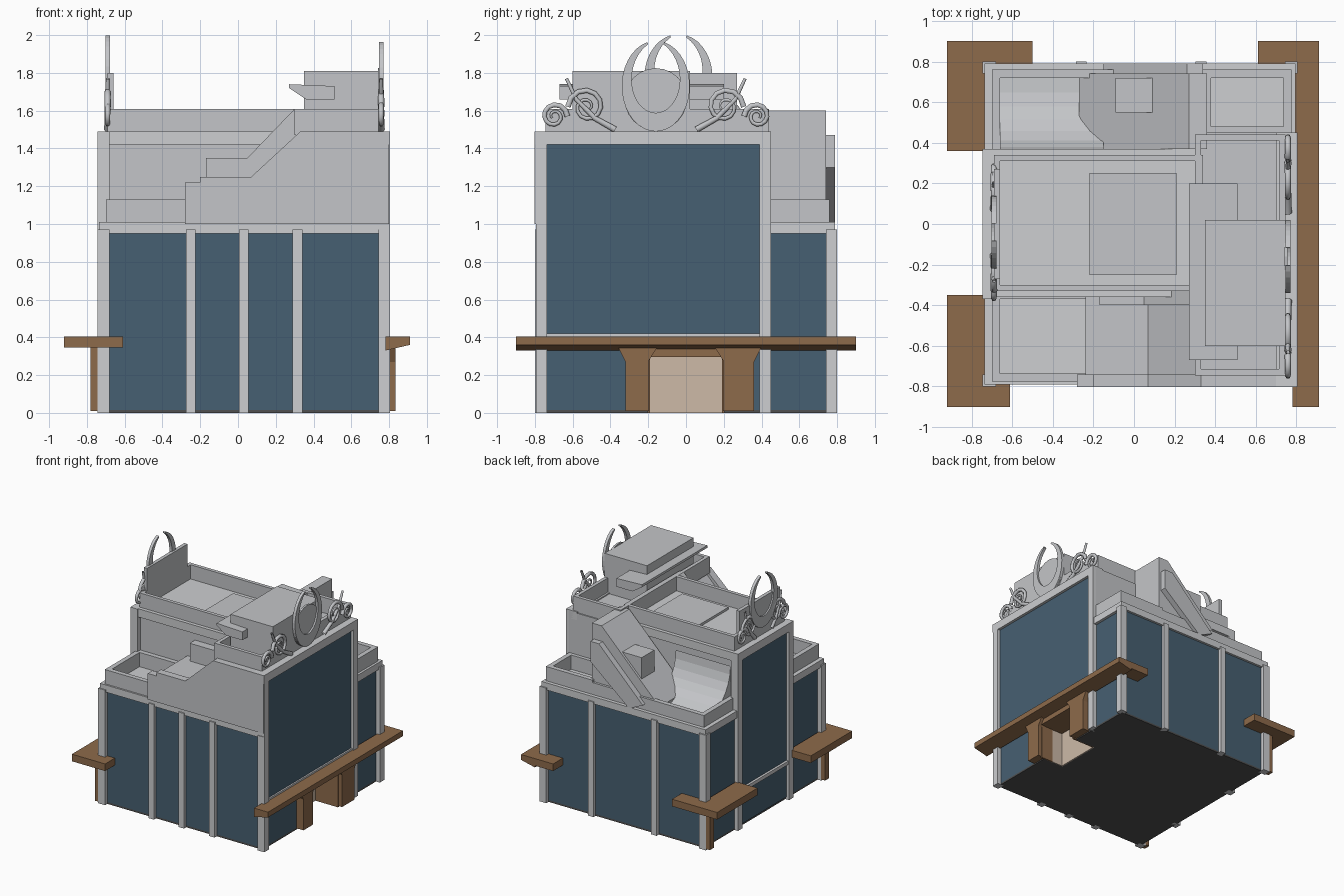
import bpy, bmesh, math
from mathutils import Vector

if "Cube" in bpy.data.objects:
    bpy.data.objects.remove(bpy.data.objects["Cube"])


def material(name, rgb):
    m = bpy.data.materials.new(name)
    m.use_nodes = True
    m.diffuse_color = (*rgb, 1)
    bsdf = m.node_tree.nodes["Principled BSDF"]
    bsdf.inputs["Base Color"].default_value = (*rgb, 1)
    bsdf.inputs["Roughness"].default_value = 0.8
    return m


STONE = material("grey stone", (0.55, 0.56, 0.58))
TRIM = material("pale trim", (0.61, 0.62, 0.635))
GLASS = material("slate blue", (0.062, 0.117, 0.168))
WOOD = material("brown wood", (0.27, 0.145, 0.07))
DOOR = material("beige door", (0.61, 0.49, 0.39))
DARK = material("dark underside", (0.08, 0.08, 0.08))


def add_mesh(name, verts, faces, mat):
    me = bpy.data.meshes.new(name)
    me.from_pydata(verts, [], faces)
    me.materials.append(mat)
    bm = bmesh.new()
    bm.from_mesh(me)
    bmesh.ops.recalc_face_normals(bm, faces=bm.faces)
    bm.to_mesh(me)
    bm.free()
    bpy.context.collection.objects.link(bpy.data.objects.new(name, me))


def prism(name, profile, axis, lo, hi, mat):
    """Extrude a 2D profile along axis x, y or z."""
    def place(p, d):
        q = list(p)
        q.insert("xyz".index(axis), d)
        return q
    n = len(profile)
    verts = [place(p, lo) for p in profile] + [place(p, hi) for p in profile]
    faces = [tuple(range(n))[::-1], tuple(range(n, 2 * n))]
    faces += [(i, (i + 1) % n, n + (i + 1) % n, n + i) for i in range(n)]
    add_mesh(name, verts, faces, mat)


def box(name, x, y, z, mat):
    rect = [(x[0], y[0]), (x[1], y[0]), (x[1], y[1]), (x[0], y[1])]
    prism(name, rect, "z", z[0], z[1], mat)


def parapet(name, x, y, z, t=0.04):
    """Four low walls around a roof."""
    box(name + "_front", x, (y[0], y[0] + t), z, STONE)
    box(name + "_back", x, (y[1] - t, y[1]), z, STONE)
    box(name + "_right", (x[0], x[0] + t), y, z, STONE)
    box(name + "_left", (x[1] - t, x[1]), y, z, STONE)


def tube(name, pts, r):
    cu = bpy.data.curves.new(name, "CURVE")
    cu.dimensions = "3D"
    cu.bevel_depth = r
    cu.bevel_resolution = 1
    sp = cu.splines.new("POLY")
    sp.points.add(len(pts) - 1)
    for i, p in enumerate(pts):
        sp.points[i].co = (*p, 1)
        sp.points[i].radius = 1.2 - 0.8 * i / len(pts)
    cu.materials.append(STONE)
    bpy.context.collection.objects.link(bpy.data.objects.new(name, cu))


# Glazed lower body on a dark base, notched for the recessed doorway
plan = [(-0.71, -0.77), (0.77, -0.77), (0.77, -0.2), (0.58, -0.2),
        (0.58, 0.2), (0.77, 0.2), (0.77, 0.77), (-0.71, 0.77)]
prism("base_plate", plan, "z", 0, 0.015, DARK)
prism("lower_glazing", plan, "z", 0.015, 0.33, GLASS)
box("upper_glazing", (-0.71, 0.77), (-0.77, 0.77), (0.33, 0.96), GLASS)
box("lower_cornice", (-0.71, 0.77), (-0.79, 0.79), (0.95, 1.01), TRIM)
for side, s in (("front", -1), ("back", 1)):
    box(f"right_cornice_{side}", (-0.735, -0.7), sorted((s * 0.35, s * 0.79)), (0.95, 1.01), TRIM)
box("left_cornice_back", (0.76, 0.795), (0.42, 0.79), (0.95, 1.01), TRIM)

# Posts on all four sides
for i, x in enumerate((-0.71, -0.25, 0.03, 0.315, 0.77)):
    box(f"front_post_{i}", (x - 0.026, x + 0.026), (-0.8, -0.745), (0, 0.97), TRIM)
for i, x in enumerate((-0.71, -0.26, 0.33, 0.77)):
    box(f"back_post_{i}", (x - 0.026, x + 0.026), (0.745, 0.8), (0, 0.97), TRIM)
for i, (y, h) in enumerate(((-0.765, 1.49), (0.42, 1.49), (0.77, 0.97))):
    box(f"left_post_{i}", (0.745, 0.805), (y - 0.03, y + 0.03), (0, h), TRIM)
for i, (y, h) in enumerate(((-0.77, 0.97), (-0.34, 1.49), (0.34, 1.49), (0.77, 0.97))):
    box(f"right_post_{i}", (-0.745, -0.68), (y - 0.03, y + 0.03), (0, h), TRIM)

# Central upper block, its cornice, roof and parapet
box("central_block", (-0.69, 0.4), (-0.33, 0.34), (1.0, 1.48), STONE)
box("right_tall_glazing", (-0.72, -0.66), (-0.31, 0.31), (0.02, 1.42), GLASS)
box("right_sill", (-0.74, -0.7), (-0.31, 0.31), (0.3, 0.33), TRIM)
box("central_cornice", (-0.745, 0.33), (-0.36, 0.37), (1.42, 1.49), TRIM)
parapet("central_parapet", (-0.69, 0.34), (-0.33, 0.34), (1.48, 1.61), 0.03)
box("roof_slab", (-0.22, 0.21), (-0.25, 0.25), (1.48, 1.51), STONE)

# Tall left wing with large glazed wall
box("wing_block", (0.33, 0.775), (-0.76, 0.45), (1.0, 1.48), STONE)
box("left_tall_glazing", (0.74, 0.782), (-0.74, 0.4), (0.35, 1.43), GLASS)
box("left_sill", (0.76, 0.795), (-0.74, 0.4), (0.4, 0.42), TRIM)
box("wing_cornice", (0.7, 0.805), (-0.8, 0.45), (1.42, 1.49), TRIM)
parapet("wing_parapet", (0.3, 0.745), (-0.745, 0.44), (1.47, 1.61), 0.03)

# Stepped and sloping front wall with the raised terrace behind it
stair = [(-0.28, 1.0), (0.8, 1.0), (0.8, 1.49), (0.33, 1.49),
         (0.07, 1.25), (-0.2, 1.25), (-0.2, 1.22), (-0.28, 1.22)]
prism("front_stair_wall", stair, "y", -0.803, -0.74, STONE)
ramp = [(-0.17, 1.0), (0.34, 1.0), (0.34, 1.61), (0.3, 1.61), (0.05, 1.35), (-0.17, 1.35)]
prism("front_ramp_rail", ramp, "y", -0.4, -0.33, STONE)
box("front_raised_terrace", (-0.24, 0.34), (-0.76, -0.33), (1.0, 1.2), STONE)
prism("front_ramp", [(0.07, 1.2), (0.34, 1.2), (0.34, 1.47)], "y", -0.76, -0.33, STONE)
parapet("front_terrace", (-0.7, -0.2), (-0.775, -0.33), (1.0, 1.13))

# Back terraces, sloping flight and curved corner
parapet("back_terrace", (-0.7, 0.34), (0.34, 0.76), (1.0, 1.11))
parapet("corner_terrace", (0.34, 0.775), (0.44, 0.76), (1.0, 1.13))
flight = [(0.36, 1.0), (0.36, 1.6), (0.27, 1.6), (-0.27, 1.06), (-0.27, 1.0)]
prism("back_flight", flight, "y", 0.37, 0.74, STONE)
rail = [(0.34, 1.3), (0.34, 1.47), (0.26, 1.47), (-0.15, 1.06), (-0.02, 1.0)]
prism("flight_rail", rail, "y", 0.73, 0.79, STONE)
box("flight_step", (-0.09, 0.27), (0.55, 0.72), (1.1, 1.42), STONE)
cove = [(0.34, 1.0), (0.72, 1.0)]
cove += [(0.72 - 0.37 * math.sin(a * math.pi / 16), 1.36 - 0.35 * math.cos(a * math.pi / 16))
         for a in range(9)]
prism("back_cove", cove, "x", -0.66, -0.15, STONE)

# Rooftop cabin and tilted canopy
box("roof_cabin", (0.35, 0.745), (-0.6, 0.02), (1.48, 1.81), STONE)
prism("canopy", [(0.27, 1.72), (0.36, 1.66), (0.51, 1.66), (0.51, 1.73), (0.27, 1.74)],
      "y", -0.67, 0.2, STONE)

# Wooden ledges wrapping the corners
Z = (0.345, 0.405)
prism("left_ledge", [(0.78, 0.33), (0.91, 0.36), (0.91, 0.405), (0.78, 0.405)],
      "y", -0.9, 0.9, WOOD)
box("left_ledge_return", (0.61, 0.8), (0.77, 0.9), Z, WOOD)
for name, s, x_end, y_in in (("front", -1, -0.61, 0.35), ("back", 1, -0.5, 0.36)):
    box(name + "_ledge_side", (-0.92, -0.72), sorted((s * y_in, s * 0.9)), Z, WOOD)
    box(name + "_ledge_return", (-0.73, x_end), sorted((s * 0.77, s * 0.9)), Z, WOOD)
    box(name + "_ledge_post", (-0.78, -0.742), sorted((s * 0.74, s * 0.795)), (0.01, 0.35), WOOD)

# Recessed doorway: back wall, lining, ceiling and flared brackets
box("door", (0.575, 0.59), (-0.2, 0.2), (0, 0.3), DOOR)
box("door_reveal", (0.58, 0.69), (-0.205, -0.193), (0, 0.3), DOOR)
box("door_lining_front", (0.69, 0.8), (-0.205, -0.19), (0, 0.33), WOOD)
box("door_lining_back", (0.59, 0.8), (0.19, 0.205), (0, 0.33), WOOD)
box("door_ceiling", (0.58, 0.81), (-0.2, 0.2), (0.295, 0.345), WOOD)
for side, s, w in (("front", -1, 0.32), ("back", 1, 0.36)):
    flare = [(s * a, b) for a, b in ((0.195, 0.01), (w, 0.01), (w, 0.27),
                                     (w + 0.04, 0.35), (0.15, 0.35), (0.195, 0.28))]
    prism(side + "_door_bracket", flare, "x", 0.76, 0.835, WOOD)


# Ornamental crests: crescent, backing plate and curling vines
def crescent(name, x, cy, cz, ry, rz, width):
    outer, inner = [], []
    for i in range(33):
        u = i / 16 - 1
        a = -math.pi / 2 + u * math.radians(166)
        k = 1 - width * (1 - u * u) - 0.05
        outer.append((cy + ry * math.cos(a), cz + rz * math.sin(a)))
        inner.append((cy + ry * k * math.cos(a), cz + rz * k * math.sin(a)))
    n = len(outer)
    ring = outer + inner
    verts = [(x - 0.012, *p) for p in ring] + [(x + 0.012, *p) for p in ring]
    faces, m = [], 2 * n
    for i in range(n - 1):
        j = i + 1
        faces += [(i, n + i, n + j, j), (m + i, m + j, m + n + j, m + n + i),
                  (i, j, m + j, m + i), (n + i, m + n + i, m + n + j, n + j)]
    faces += [(0, m, m + n, n), (n - 1, m - 1, m + m - 1, m + n - 1)]
    add_mesh(name, verts, faces, STONE)


def vine(name, x, cy, cz, r, s):
    pts = []
    for i in range(20):
        a = i / 19 * 3.2 * math.pi
        k = r * (1 - 0.8 * i / 19)
        pts.append(Vector((x, cy + s * k * math.cos(a), cz + k * math.sin(a))))
    tube(name, pts, 0.014)


def crest(name, x, cy, spread, cz, rz):
    crescent(name + "_crescent", x, cy, cz, 0.18, rz, 0.36)
    for s in (-1, 1):
        tag = f"{name}_vine_{'front' if s < 0 else 'back'}"
        vine(tag + "_large", x, cy + s * spread * 0.85, 1.62, 0.1, s)
        vine(tag + "_small", x, cy + s * spread * 1.25, 1.57, 0.07, -s)
        tube(tag + "_stem", [(x, cy + s * spread * t, 1.5 + h) for t, h in
                             ((0.5, 0), (0.75, 0.06), (0.98, 0.16), (1.1, 0.27))], 0.016)


crest("left_crest", 0.758, -0.16, 0.43, 1.73, 0.24)
crest("right_crest", -0.69, -0.04, 0.22, 1.78, 0.225)
disc = [(-0.16 + 0.165 * math.cos(a), 1.66 + 0.165 * math.sin(a))
        for a in (i * math.pi / 12 for i in range(24))]
prism("left_crest_disc", disc, "x", 0.74, 0.756, STONE)
box("right_crest_plate", (-0.69, -0.66), (-0.27, 0.27), (1.48, 1.8), STONE)
